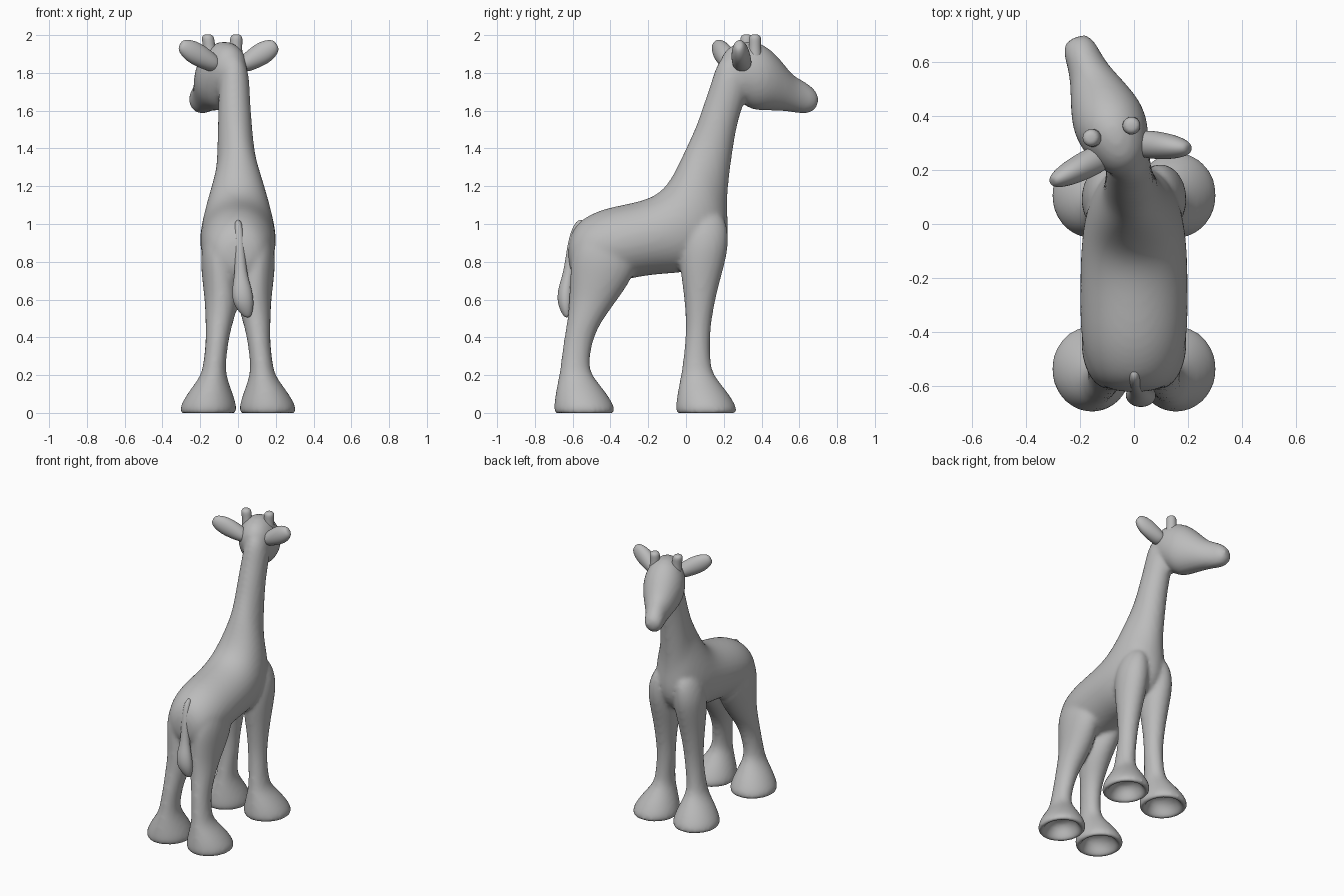
import bpy, bmesh, math
from mathutils import Vector, Matrix

grey = bpy.data.materials.new("plain grey")
grey.diffuse_color = (0.5, 0.5, 0.5, 1)


def loft(bm, rings, n=16):
    """Skin closed elliptical rings, each (centre, u, v), and cap both ends."""
    loops = []
    for c, u, v in rings:
        loops.append([bm.verts.new(c + u * math.cos(a) + v * math.sin(a))
                      for a in (2 * math.pi * i / n for i in range(n))])
    for a, b in zip(loops, loops[1:]):
        for i in range(n):
            j = (i + 1) % n
            bm.faces.new((a[i], a[j], b[j], b[i]))
    bm.faces.new(loops[0])
    bm.faces.new(loops[-1])


def side_rings(data, mat=Matrix()):
    """Rings from side-view edge points: y1, z1, y2, z2, centre x, half width."""
    out = []
    rot = mat.to_3x3()
    for y1, z1, y2, z2, x, hw in data:
        p, q = Vector((x, y1, z1)), Vector((x, y2, z2))
        out.append((mat @ ((p + q) / 2), rot @ Vector((hw, 0, 0)), rot @ ((q - p) / 2)))
    return out


def finish(name, bm, remesh=False):
    bmesh.ops.recalc_face_normals(bm, faces=bm.faces)
    me = bpy.data.meshes.new(name)
    bm.to_mesh(me)
    bm.free()
    me.materials.append(grey)
    for f in me.polygons:
        f.use_smooth = True
    ob = bpy.data.objects.new(name, me)
    bpy.context.collection.objects.link(ob)
    ob.modifiers.new("round", 'SUBSURF').levels = 2
    ob.modifiers["round"].render_levels = 2
    if remesh:
        r = ob.modifiers.new("merge", 'REMESH')
        r.mode, r.voxel_size, r.use_smooth_shade = 'VOXEL', 0.014, True
        s = ob.modifiers.new("soften", 'SMOOTH')
        s.factor, s.iterations = 0.5, 6
    return ob


body = bmesh.new()

# torso and neck
loft(body, side_rings([
    (-.625, .90, -.625, .80, 0, .06), (-.59, 1.0, -.605, .70, 0, .14),
    (-.50, 1.06, -.50, .67, 0, .19), (-.40, 1.095, -.36, .69, 0, .205),
    (-.22, 1.125, -.20, .73, 0, .205), (-.12, 1.18, 0, .735, 0, .2),
    (-.06, 1.28, .17, .78, 0, .18), (-.01, 1.39, .235, .92, 0, .14),
    (.025, 1.46, .215, 1.07, -.005, .112), (.06, 1.54, .225, 1.22, -.012, .1),
    (.09, 1.63, .25, 1.40, -.016, .092), (.13, 1.74, .275, 1.55, -.02, .086),
    (.16, 1.85, .33, 1.70, -.02, .082), (.22, 1.92, .36, 1.80, -.03, .07)]))

# head, turned to one side
turn = Matrix.Translation((-.04, .25, 0)) @ Matrix.Rotation(math.radians(22), 4, 'Z')
loft(body, side_rings([
    (-.075, 1.86, -.06, 1.76, 0, .05), (-.03, 1.945, .03, 1.66, 0, .105),
    (.07, 1.975, .10, 1.60, 0, .137), (.16, 1.965, .17, 1.597, 0, .14),
    (.25, 1.89, .25, 1.597, 0, .113), (.33, 1.79, .33, 1.593, 0, .08),
    (.39, 1.765, .39, 1.58, 0, .068), (.445, 1.73, .435, 1.585, 0, .064),
    (.485, 1.685, .475, 1.61, 0, .042)], turn))

# legs: heel y, toe y, z, centre x, half width
front_leg = [(0, .20, 1.08, .08, .06), (-.03, .235, .93, .1, .1), (-.04, .212, .8, .1, .097),
             (-.02, .175, .68, .103, .083), (-.002, .14, .52, .108, .065), (-.002, .127, .4, .11, .06)]
hind_leg = [(-.55, -.35, .98, .09, .07), (-.61, -.26, .86, .1, .1), (-.617, -.26, .74, .097, .1),
            (-.62, -.36, .6, .082, .095), (-.63, -.45, .48, .1, .074), (-.65, -.495, .38, .11, .06)]
# flared hoof with a hollow underside, shared by all legs
hoof = [(-.02, .13, .25, .125, .06), (-.03, .155, .19, .13, .072), (-.045, .215, .12, .145, .113),
        (-.056, .262, .05, .155, .148), (-.058, .274, .012, .158, .154), (-.05, .265, -.006, .158, .146),
        (-.02, .235, -.004, .158, .118), (-.005, .21, .05, .155, .1), (.03, .15, .10, .14, .05)]
for leg, shift in ((front_leg, 0), (hind_leg, -.645)):
    rows = leg + [(a + shift, b + shift, z, x, w) for a, b, z, x, w in hoof]
    for side in (-1, 1):
        loft(body, side_rings([(a, z, b, z, x * side, w) for a, b, z, x, w in rows]))
finish("body", body, remesh=True)

# tail with a tuft
bm = bmesh.new()
loft(bm, side_rings([
    (-.57, 1.04, -.50, 1.0, 0, .02), (-.615, .96, -.55, .94, .005, .03),
    (-.635, .85, -.575, .85, .01, .03), (-.65, .74, -.59, .74, .015, .032),
    (-.68, .66, -.595, .66, .02, .055), (-.685, .58, -.59, .58, .028, .06),
    (-.655, .52, -.61, .52, .045, .03), (-.64, .505, -.62, .505, .05, .012)]), 12)
finish("tail", bm)

# horns
for name, x, y, lean in (("left_horn", -.145, .32, -.015), ("right_horn", -.012, .365, .003)):
    bm = bmesh.new()
    loft(bm, [(Vector((x + lean * t, y, z)), Vector((r, 0, 0)), Vector((0, r, 0)))
              for z, r, t in ((1.85, .045, 0), (1.91, .034, .3), (1.96, .034, .7),
                              (1.99, .035, 1), (2.005, .018, 1))], 12)
    finish(name, bm)

# ears
for name, base, tip in (("left_ear", (-.10, .26, 1.83), (-.305, .155, 1.95)),
                        ("right_ear", (.01, .30, 1.83), (.205, .28, 1.95))):
    base, tip = Vector(base), Vector(tip)
    d = (tip - base).normalized()
    thick = d.cross(Vector((0, 0, 1))).normalized()
    tall = thick.cross(d)
    bm = bmesh.new()
    loft(bm, [(base.lerp(tip, t), thick * a, tall * b) for t, a, b in (
        (0, .05, .04), (.3, .055, .055), (.6, .05, .064), (.82, .04, .055), (.97, .025, .035), (1, .01, .015))], 12)
    finish(name, bm)
